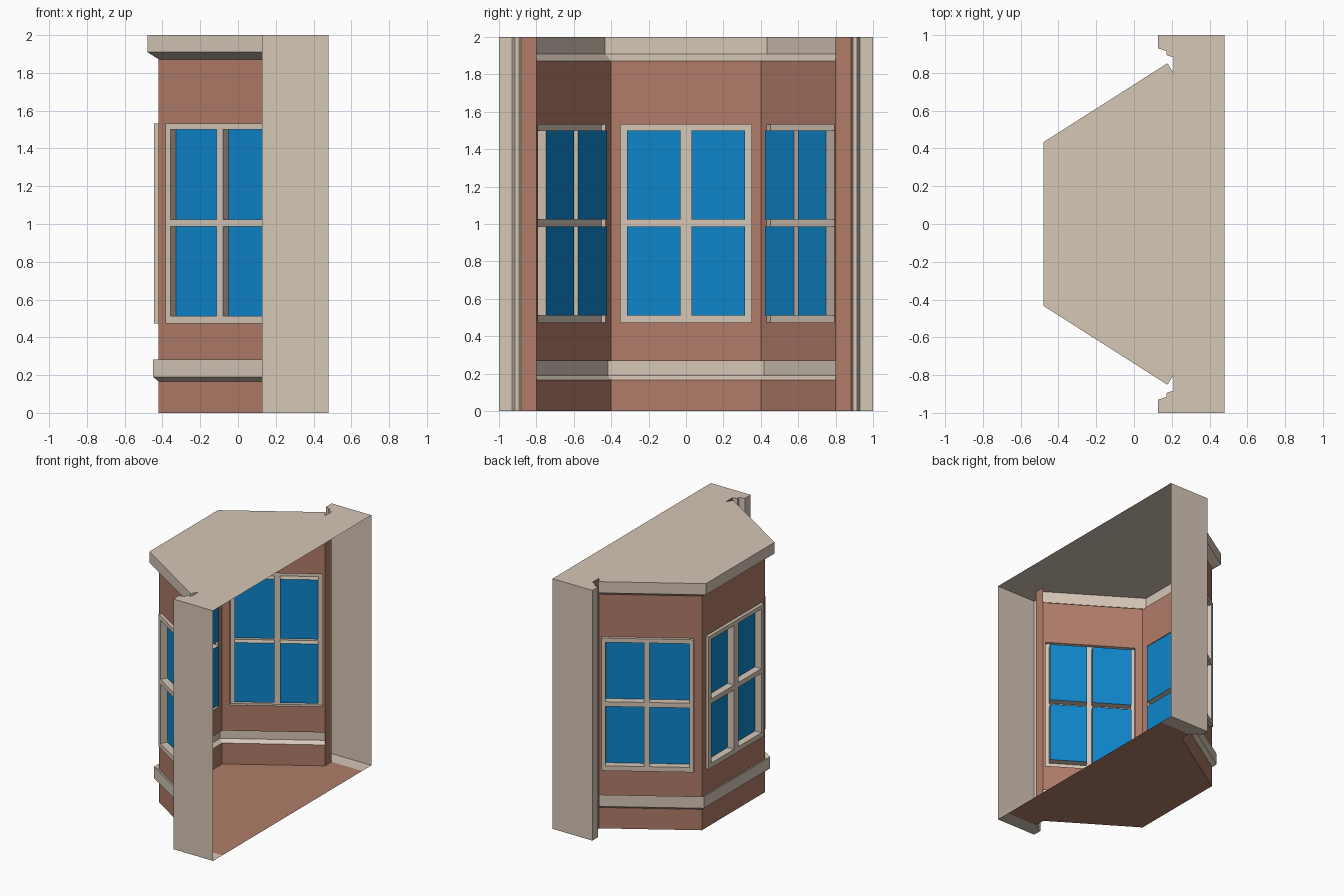
import bpy
import bmesh
from mathutils import Vector

cube = bpy.data.objects.get("Cube")
if cube:
    bpy.data.objects.remove(cube, do_unlink=True)


def material(name, rgb):
    mat = bpy.data.materials.new(name)
    mat.use_nodes = True
    mat.diffuse_color = (*rgb, 1)
    mat.node_tree.nodes["Principled BSDF"].inputs["Base Color"].default_value = (*rgb, 1)
    return mat


STONE = material("pale stone", (0.67, 0.57, 0.475))
BRICK = material("red brick", (0.44, 0.203, 0.14))
GLASS = material("blue glass", (0.0045, 0.235, 0.59))


def build(name, faces, mat):
    """Make one object from a list of polygons, welding shared corners."""
    bm = bmesh.new()
    for pts in faces:
        bm.faces.new([bm.verts.new(p) for p in pts])
    bmesh.ops.remove_doubles(bm, verts=bm.verts, dist=0.0002)
    mesh = bpy.data.meshes.new(name)
    bm.to_mesh(mesh)
    bm.free()
    mesh.materials.append(mat)
    obj = bpy.data.objects.new(name, mesh)
    bpy.context.collection.objects.link(obj)


def mirrored(pts):
    return [(x, -y) for x, y in reversed(pts)]


def normal(a, b):
    u = (b - a).normalized()
    return Vector((u.y, -u.x))


def offset(path, d):
    """Push an open plan path outwards with mitred corners."""
    out = []
    for i, p in enumerate(path):
        n1 = normal(path[max(i - 1, 0)], path[max(i, 1)])
        last = len(path) - 1
        n2 = normal(path[min(i, last - 1)], path[min(i + 1, last)])
        out.append(p + (n1 + n2) * d / (1 + n1.dot(n2)))
    return out


def sweep(path, profile):
    """Carry a (distance out, height) profile along a plan path."""
    rows = [[(p.x, p.y, z) for p in offset(path, d)] for d, z in profile]
    return [(lo[i], lo[i + 1], hi[i + 1], hi[i])
            for lo, hi in zip(rows, rows[1:]) for i in range(len(path) - 1)]


def prism(pts, z0=0, z1=2):
    return [((*a, z0), (*b, z0), (*b, z1), (*a, z1)) for a, b in zip(pts, pts[1:])]


# Plan lines
half_bay = [(0.209, 0.8), (-0.42, 0.4)]
bay = [Vector(p) for p in half_bay + mirrored(half_bay)]
pillar = [(0.48, 1), (0.128, 1), (0.128, 0.93), (0.172, 0.915),
          (0.172, 0.894), (0.209, 0.883)]
return_strip = [pillar[-1], half_bay[0]]

BELT_LOW, BELT_HIGH, CORNICE_LOW = 0.167, 0.267, 1.872
CROWN = 0.06

# Brick plinth, narrow returns and floor
build("brick_plinth", sweep(bay, [(0, 0), (0, BELT_LOW)]), BRICK)
for side, pts in (("left", return_strip), ("right", mirrored(return_strip))):
    build(f"brick_return_{side}", prism(pts), BRICK)
half_floor = [(0.48, 0.883), pillar[-1]] + half_bay
floor = half_floor + mirrored(half_floor)
build("floor", [[(x, y, 0) for x, y in reversed(floor)]], BRICK)

# Stone belt and cornice
build("stone_belt", sweep(bay, [(0, BELT_LOW), (0.03, 0.19), (0.03, 0.283),
                                (0, BELT_HIGH)]), STONE)
cornice = sweep(bay, [(0, CORNICE_LOW), (CROWN, 1.91), (CROWN, 2)])
crown = offset(bay, CROWN)
for end, flip in ((0, False), (-1, True)):
    p, q = bay[end], crown[end]
    cap = [(p.x, p.y, CORNICE_LOW), (q.x, q.y, 1.91), (q.x, q.y, 2), (p.x, p.y, 2)]
    cornice.append(cap[::-1] if flip else cap)
build("cornice", cornice, STONE)

# Stepped stone pillars with feet, open at the back
for side, pts in (("left", pillar), ("right", mirrored(pillar))):
    foot_pts = pts + ([(0.48, 0.883)] if side == "left" else [(0.48, -0.883)])
    foot = [(x, y, 0) for x, y in reversed(foot_pts)]
    build(f"pillar_{side}", prism(pts) + [foot], STONE)

# Flat roof slab over bay and pillars
half_roof = pillar + [half_bay[0]] + [tuple(p) for p in crown[:2]]
build("roof", [[(x, y, 2) for x, y in half_roof + mirrored(half_roof)]], STONE)


def window_wall(name, a, b, t_cuts):
    """Brick panel with a raised frame and four deep-set panes.
    t_cuts: frame edge, pane, pane, pane, pane, frame edge, along the wall."""
    mid, u, n = (a + b) / 2, (b - a).normalized(), normal(a, b)
    half = (b - a).length / 2
    z_cuts = [0.473, 0.512, 0.987, 1.025, 1.5, 1.533]
    front, back = 0.025, -0.031

    def corners(rect, d):
        t0, t1, z0, z1 = rect
        plan = [mid + u * t + n * d for t in (t0, t1, t1, t0)]
        return [(p.x, p.y, z) for p, z in zip(plan, (z0, z0, z1, z1))]

    def ring(r0, d0, r1, d1):
        o, i = corners(r0, d0), corners(r1, d1)
        return [(o[k], o[k - 3], i[k - 3], i[k]) for k in range(4)]

    frame_rect = (t_cuts[0], t_cuts[-1], z_cuts[0], z_cuts[-1])
    panel = (-half, half, BELT_HIGH, CORNICE_LOW)
    build(f"{name}_brick_wall", ring(panel, 0, frame_rect, 0), BRICK)

    frame, panes = ring(frame_rect, 0, frame_rect, front), []
    for i in range(5):
        for j in range(5):
            cell = (t_cuts[i], t_cuts[i + 1], z_cuts[j], z_cuts[j + 1])
            if i % 2 and j % 2:
                frame += ring(cell, front, cell, back)
                panes.append(corners(cell, back))
            else:
                frame.append(corners(cell, front))
    build(f"{name}_window_frame", frame, STONE)
    build(f"{name}_window_panes", panes, GLASS)


# Three bay walls, the side ones mirrored
side_cuts = [-0.315, -0.283, 0.007, 0.047, 0.325, 0.355]
middle_cuts = [-0.35, -0.316, -0.029, 0.029, 0.316, 0.35]
window_wall("left", bay[0], bay[1], [-t for t in reversed(side_cuts)])
window_wall("middle", bay[1], bay[2], middle_cuts)
window_wall("right", bay[2], bay[3], side_cuts)
